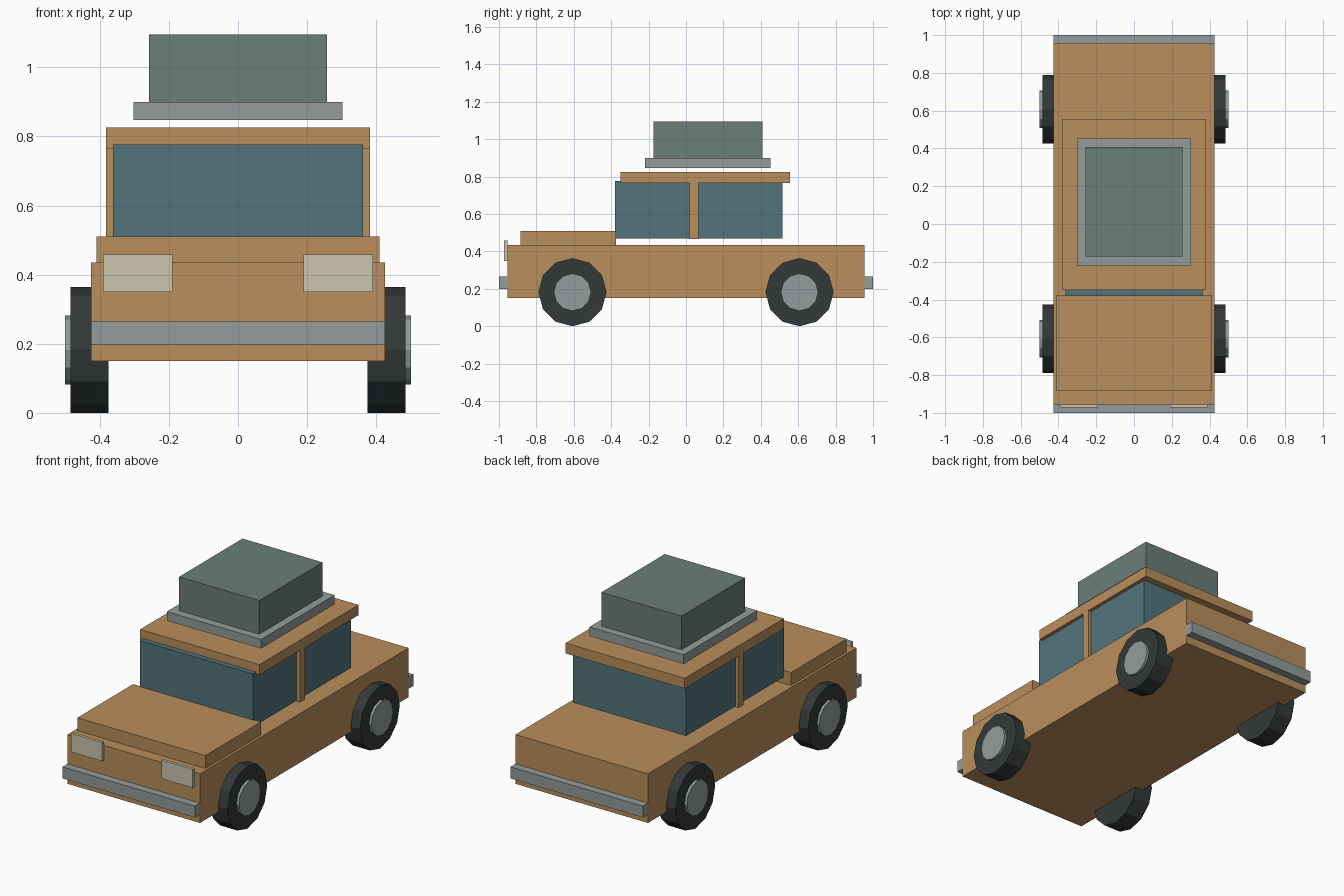
import bpy, bmesh, math
from mathutils import Matrix, Vector

if "Cube" in bpy.data.objects:
    bpy.data.objects.remove(bpy.data.objects["Cube"])


def material(name, rgb):
    m = bpy.data.materials.new(name)
    m.diffuse_color = (*rgb, 1)
    m.use_nodes = True
    m.node_tree.nodes["Principled BSDF"].inputs["Base Color"].default_value = m.diffuse_color
    return m


PAINT = material("tan paint", (0.49, 0.275, 0.109))
GLASS = material("blue glass", (0.086, 0.175, 0.203))
METAL = material("grey metal", (0.295, 0.335, 0.327))
LUGGAGE = material("green grey luggage", (0.15, 0.21, 0.185))
RUBBER = material("dark rubber", (0.034, 0.042, 0.04))
LAMP = material("cream lamp", (0.59, 0.56, 0.42))


def finish(bm, name, mat):
    mesh = bpy.data.meshes.new(name)
    bm.to_mesh(mesh)
    bm.free()
    mesh.materials.append(mat)
    ob = bpy.data.objects.new(name, mesh)
    bpy.context.collection.objects.link(ob)


def box(name, mat, x, y, z):
    """Box from (min, max) ranges on each axis."""
    bm = bmesh.new()
    r = (x, y, z)
    size = [b - a for a, b in r]
    mid = Vector([(a + b) / 2 for a, b in r])
    bmesh.ops.create_cube(bm, size=1, matrix=Matrix.Translation(mid) @ Matrix.Diagonal((*size, 1)))
    finish(bm, name, mat)


def disc(name, mat, x0, x1, y, z, radius, sides=12):
    """Low-poly cylinder lying along x, with a corner at the top."""
    bm = bmesh.new()
    bmesh.ops.create_cone(bm, cap_ends=True, segments=sides, radius1=radius, radius2=radius,
                          depth=abs(x1 - x0),
                          matrix=Matrix.Translation(((x0 + x1) / 2, y, z))
                          @ Matrix.Rotation(math.pi / 2, 4, 'Y'))
    finish(bm, name, mat)


# Body, bonnet and roof
box("body", PAINT, (-0.425, 0.425), (-0.955, 0.955), (0.15, 0.435))
box("bonnet", PAINT, (-0.41, 0.41), (-0.885, -0.375), (0.435, 0.51))
box("roof", PAINT, (-0.382, 0.382), (-0.35, 0.557), (0.765, 0.825))

# Glazed cabin with a raised windscreen
box("cabin_glass", GLASS, (-0.362, 0.362), (-0.352, 0.517), (0.47, 0.766))
box("windscreen", GLASS, (-0.362, 0.362), (-0.38, -0.35), (0.47, 0.777))

# Roof rack and luggage
box("roof_rack", METAL, (-0.302, 0.302), (-0.22, 0.453), (0.847, 0.90))
box("luggage", LUGGAGE, (-0.257, 0.257), (-0.173, 0.408), (0.90, 1.095))

# Bumpers at both ends
box("front_bumper", METAL, (-0.425, 0.425), (-1.0, -0.955), (0.198, 0.265))
box("rear_bumper", METAL, (-0.425, 0.425), (0.955, 1.0), (0.198, 0.265))

# Mirrored side parts: pillars, headlights and wheels
for side, s in (("left", -1), ("right", 1)):
    def span(a, b):
        return tuple(sorted((s * a, s * b)))
    box(side + "_pillar", PAINT, span(0.345, 0.382), (0.02, 0.066), (0.465, 0.77))
    box(side + "_headlight", LAMP, span(0.19, 0.39), (-0.972, -0.955), (0.35, 0.458))
    for end, y in (("front", -0.607), ("rear", 0.607)):
        disc(f"{end}_{side}_tyre", RUBBER, s * 0.375, s * 0.485, y, 0.182, 0.182)
        disc(f"{end}_{side}_hub", METAL, s * 0.45, s * 0.5, y, 0.182, 0.1)
